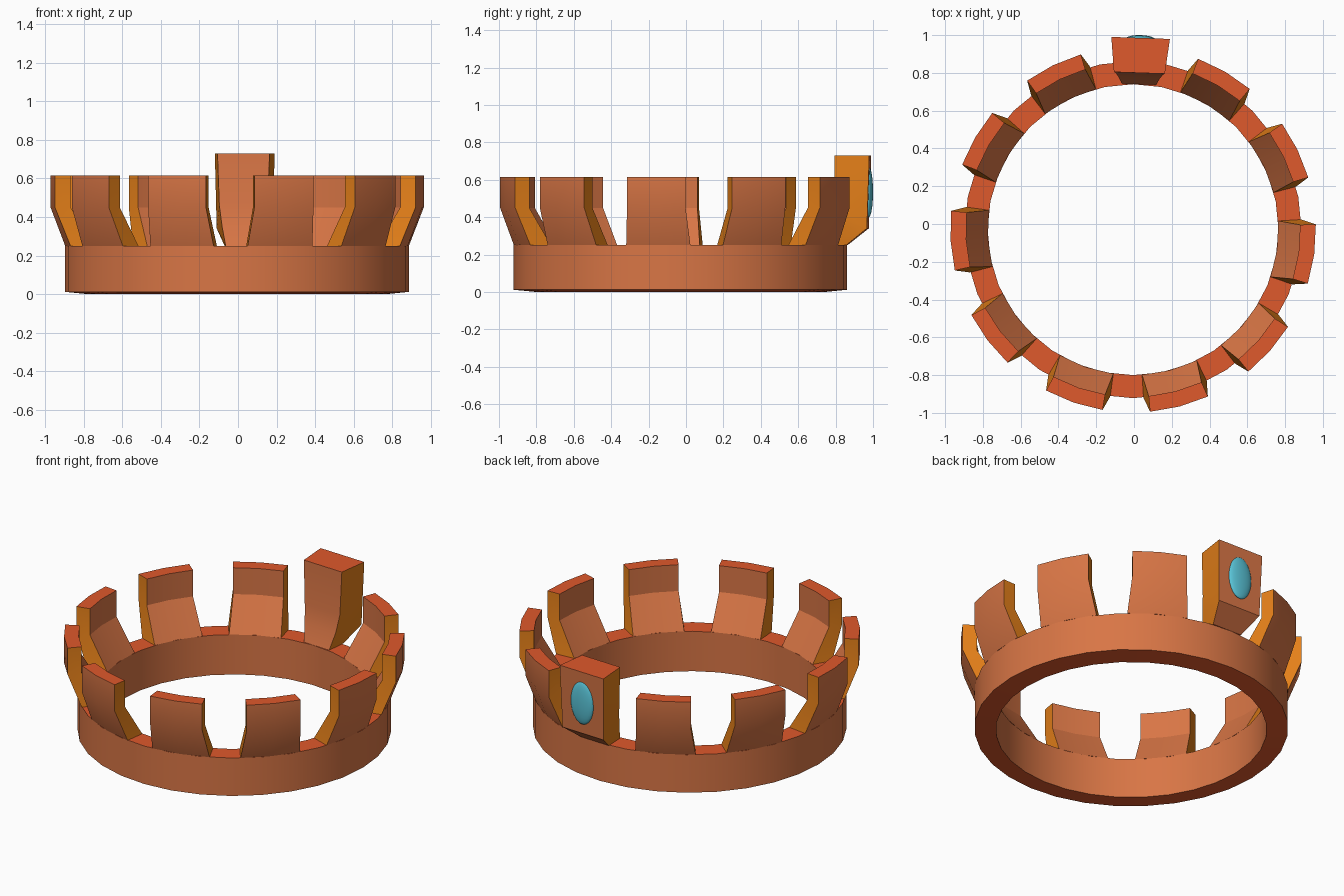
import bpy, bmesh
from math import sin, cos, radians, tau, pi
from mathutils import Vector

if "Cube" in bpy.data.objects:
    bpy.data.objects.remove(bpy.data.objects["Cube"])

CX, CY = -0.005, -0.03      # ring axis


def material(name, color):
    m = bpy.data.materials.new(name)
    m.diffuse_color = (*color, 1)
    m.use_nodes = True
    m.node_tree.nodes["Principled BSDF"].inputs["Base Color"].default_value = m.diffuse_color
    return m


WALL = material("copper_wall", (0.69, 0.18, 0.06))
TOP = material("red_top", (0.74, 0.10, 0.025))
SIDE = material("amber_side", (0.80, 0.22, 0.01))
GEM = material("aqua_gem", (0.10, 0.55, 0.68))


def finish(name, bm, mats, smooth=True):
    bmesh.ops.recalc_face_normals(bm, faces=bm.faces[:])
    me = bpy.data.meshes.new(name)
    bm.to_mesh(me)
    bm.free()
    for m in mats:
        me.materials.append(m)
    ob = bpy.data.objects.new(name, me)
    bpy.context.collection.objects.link(ob)
    if smooth:
        bpy.context.view_layer.objects.active = ob
        ob.select_set(True)
        bpy.ops.object.shade_smooth_by_angle(angle=radians(25))
        ob.select_set(False)
    return ob


# Band: revolved four-sided section
bm = bmesh.new()
N = 32
section = [(0.77, 0.0), (0.892, 0.012), (0.892, 0.25), (0.77, 0.25)]
rings = []
for i in range(N):
    a = tau * i / N
    rings.append([bm.verts.new((CX + r * cos(a), CY + r * sin(a), z)) for r, z in section])
for i in range(N):
    p, q = rings[i], rings[(i + 1) % N]
    for k in range(4):
        f = bm.faces.new((p[k], q[k], q[(k + 1) % 4], p[(k + 1) % 4]))
        f.material_index = 1 if k in (0, 2) else 0
finish("band", bm, [WALL, TOP])

# Flared prongs: profile of (radius, height, half angle) swept over a short arc
profile = [(0.77, 0.25, 11.2), (0.892, 0.25, 11.2), (0.968, 0.45, 9.4),
           (0.968, 0.615, 9.4), (0.885, 0.615, 9.4), (0.885, 0.45, 9.4)]


def prong(name, center):
    bm = bmesh.new()
    cols = []
    for t in (-1, 0, 1):
        col = []
        for r, z, half in profile:
            a = radians(center + t * half)
            col.append(bm.verts.new((CX + r * cos(a), CY + r * sin(a), z)))
        cols.append(col)
    n = len(profile)
    for p, q in zip(cols, cols[1:]):
        for k in range(n):
            f = bm.faces.new((p[k], q[k], q[(k + 1) % n], p[(k + 1) % n]))
            f.material_index = 1 if k in (0, 3) else 0
    for col in (cols[0], cols[-1]):
        for quad in ((0, 1, 2, 5), (5, 2, 3, 4)):
            bm.faces.new([col[k] for k in quad]).material_index = 2
    finish(name, bm, [WALL, TOP, SIDE])


for i in range(10):
    prong(f"prong_{i + 1}", 116 + 33.75 * i)

# Taller back prong that carries the gem: (depth y, height, half width)
TILT = radians(-2)


def local(x, y, z):
    # x across the back prong, y outward, slightly turned
    return Vector((0.035 + x * cos(TILT) + (y - 0.985) * -sin(TILT),
                   y + x * sin(TILT), z))


back = [(0.74, 0.25, 0.09), (0.86, 0.25, 0.10), (0.972, 0.34, 0.145),
        (0.985, 0.73, 0.155), (0.80, 0.73, 0.135), (0.795, 0.46, 0.125),
        (0.775, 0.35, 0.11)]
bm = bmesh.new()
left, right = [[bm.verts.new(local(s * w, y, z)) for y, z, w in back] for s in (-1, 1)]
n = len(back)
for k in range(n):
    f = bm.faces.new((left[k], right[k], right[(k + 1) % n], left[(k + 1) % n]))
    f.material_index = 1 if k in (0, 3) else 0
for side in (left, right):
    for poly in ((0, 1, 2, 6), (6, 2, 5), (5, 2, 3, 4)):
        bm.faces.new([side[k] for k in poly]).material_index = 2
finish("gem_prong", bm, [WALL, TOP, SIDE])

# Oval gem set into the outer face
bm = bmesh.new()
bmesh.ops.create_uvsphere(bm, u_segments=24, v_segments=14, radius=1)
for v in bm.verts:
    x, y, z = v.co
    v.co = local(0.08 * x, 0.977 + 0.023 * y, 0.535 + 0.135 * z)
for f in bm.faces:
    f.smooth = True
finish("gem", bm, [GEM], smooth=False)
